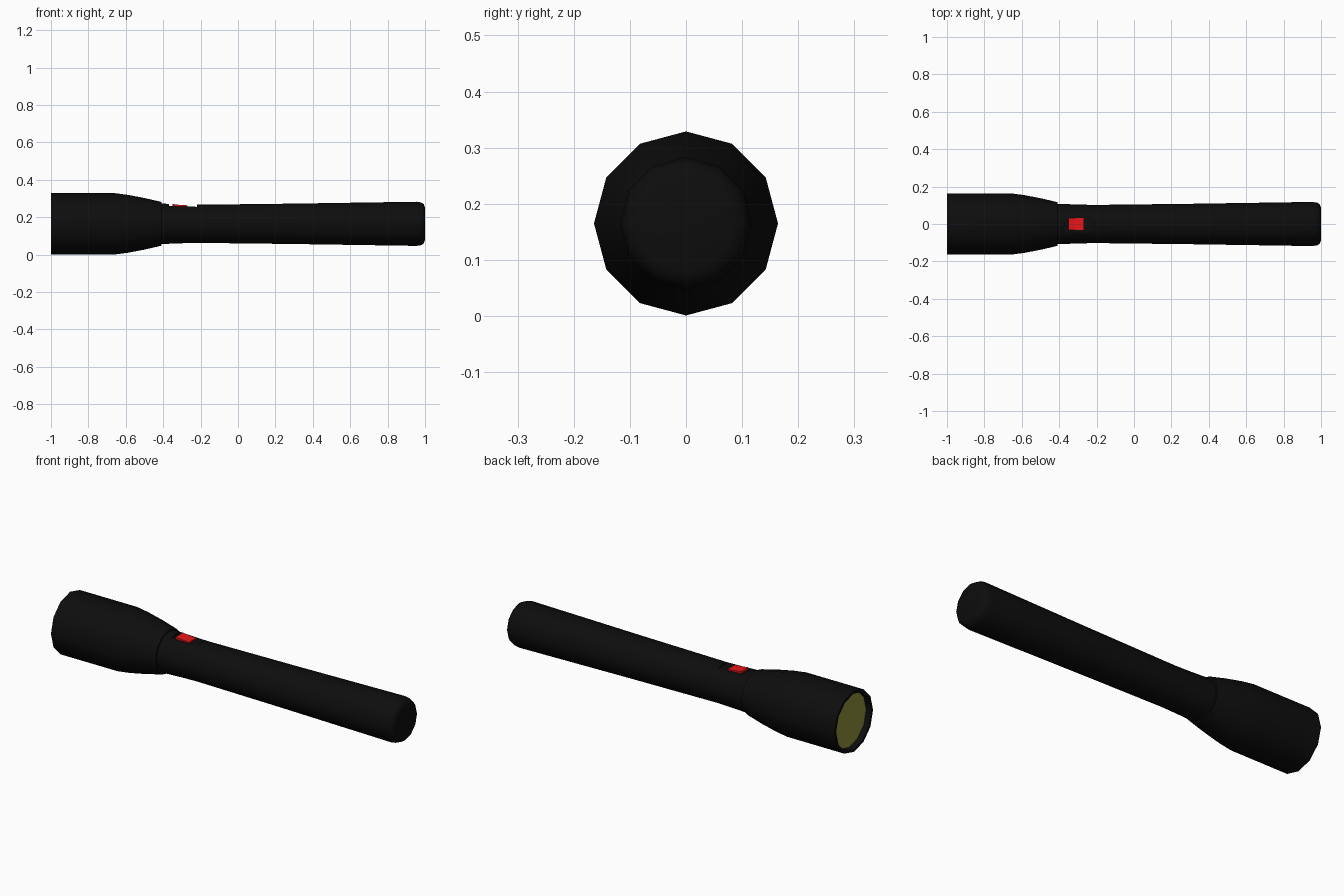
import bpy, bmesh
from math import pi, cos, sin, radians

if "Cube" in bpy.data.objects:
    bpy.data.objects.remove(bpy.data.objects["Cube"])

SIDES, AXIS_Z = 12, 0.165


def material(name, rgb):
    m = bpy.data.materials.new(name)
    m.diffuse_color = (*rgb, 1)
    m.use_nodes = True
    m.node_tree.nodes["Principled BSDF"].inputs["Base Color"].default_value = m.diffuse_color
    return m


BLACK = material("black_metal", (0.004, 0.004, 0.004))
RED = material("red_plastic", (0.8, 0.008, 0.01))
YELLOW = material("lens_yellow", (0.28, 0.28, 0.045))


def make_object(name, bm, mat=None):
    bmesh.ops.recalc_face_normals(bm, faces=bm.faces)
    me = bpy.data.meshes.new(name)
    bm.to_mesh(me)
    bm.free()
    if mat:
        me.materials.append(mat)
    ob = bpy.data.objects.new(name, me)
    bpy.context.collection.objects.link(ob)
    return ob


def lathe(name, profile, mat):
    """Closed solid around the long axis from (x, radius) rings, capped at both ends."""
    bm = bmesh.new()
    rings = [[bm.verts.new((x, r * cos(2 * pi * i / SIDES),
                            AXIS_Z + r * sin(2 * pi * i / SIDES)))
              for i in range(SIDES)] for x, r in profile]
    for a, b in zip(rings, rings[1:]):
        for i in range(SIDES):
            j = (i + 1) % SIDES
            bm.faces.new((a[i], a[j], b[j], b[i]))
    bm.faces.new(rings[0])
    bm.faces.new(rings[-1])
    return make_object(name, bm, mat)


def extrude_side(name, outline, half_width, mat=None):
    """Prism from an (x, z) outline, extruded across y."""
    bm = bmesh.new()
    face = bm.faces.new([bm.verts.new((x, -half_width, z)) for x, z in outline])
    new = bmesh.ops.extrude_face_region(bm, geom=[face])["geom"]
    bmesh.ops.translate(bm, vec=(0, 2 * half_width, 0),
                        verts=[v for v in new if isinstance(v, bmesh.types.BMVert)])
    return make_object(name, bm, mat)


def activate(ob):
    bpy.ops.object.select_all(action='DESELECT')
    ob.select_set(True)
    bpy.context.view_layer.objects.active = ob


def smooth(ob):
    activate(ob)
    bpy.ops.object.shade_smooth_by_angle(angle=radians(40))


# Flared head with a hollow front rim
head = lathe("head", [(-0.96, 0.148), (-1.0, 0.15), (-1.0, 0.164), (-0.66, 0.164),
                      (-0.59, 0.155), (-0.5, 0.138), (-0.41, 0.117)], BLACK)

# Lens disc, recessed inside the rim
lens = lathe("lens", [(-0.97, 0.148), (-0.955, 0.146)], YELLOW)

# Handle tube with rounded tail cap
handle = lathe("handle", [(-0.45, 0.11), (-0.38, 0.107), (-0.3, 0.104), (-0.21, 0.102),
                          (0.3, 0.108), (0.955, 0.118), (0.98, 0.114),
                          (0.994, 0.104), (1.0, 0.085)], BLACK)

# Flat recess for the switch
cutter = extrude_side("recess_cutter", [(-0.37, 0.26), (-0.22, 0.256),
                                        (-0.22, 0.35), (-0.37, 0.35)], 0.07)
cutter.hide_render = True
mod = handle.modifiers.new("recess", 'BOOLEAN')
mod.operation, mod.solver, mod.object = 'DIFFERENCE', 'EXACT', cutter
activate(handle)
bpy.ops.object.modifier_apply(modifier="recess")
bpy.data.objects.remove(cutter)

# Rocker switch with a slight dip across its top
switch = extrude_side("switch", [(-0.35, 0.25), (-0.27, 0.25), (-0.27, 0.264),
                                 (-0.31, 0.266), (-0.35, 0.271)], 0.031, RED)

for part in (head, lens, handle):
    smooth(part)
